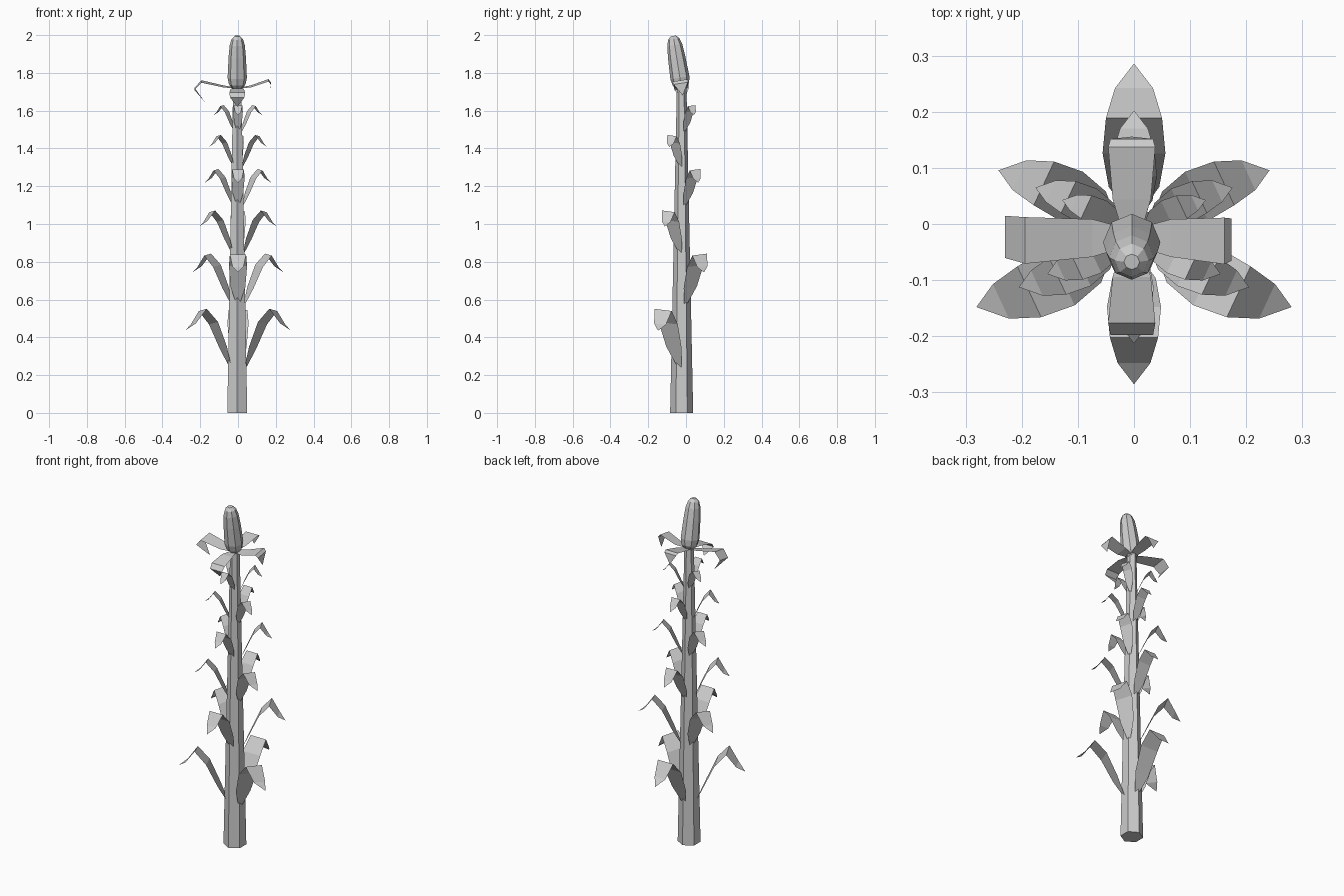
import bpy
from math import sin, cos, pi, radians
from mathutils import Vector, Matrix

if "Cube" in bpy.data.objects:
    bpy.data.objects.remove(bpy.data.objects["Cube"])

CX, CY = -0.004, -0.023


def make(name, verts, faces):
    me = bpy.data.meshes.new(name)
    me.from_pydata(verts, [], faces)
    me.update()
    ob = bpy.data.objects.new(name, me)
    bpy.context.collection.objects.link(ob)
    return ob


def lathe(name, rings, sides, mat):
    """Closed flat-shaded rings of (radius, height), first vertex on +y."""
    v, f = [], []
    for r, z in rings:
        for i in range(sides):
            a = pi / 2 + 2 * pi * i / sides
            v.append(mat @ Vector((r * cos(a), r * sin(a), z)))
    for k in range(len(rings) - 1):
        for i in range(sides):
            j = (i + 1) % sides
            f.append((k * sides + i, k * sides + j,
                      (k + 1) * sides + j, (k + 1) * sides + i))
    f.append(tuple(reversed(range(sides))))
    f.append(tuple(range(len(v) - sides, len(v))))
    return make(name, v, f)


def blade(name, profile, mat, side=0):
    """Thin strip along +x from (reach, height, half width), pointed at the end.
    side (+1/-1) bows and rolls the strip sideways."""
    v, f = [], []
    n = len(profile) - 1
    for i, (r, z, w) in enumerate(profile[:-1]):
        bow = side * 0.016 * sin(pi * i / n)
        roll = side * 0.12 * w
        v += [mat @ Vector((r, bow - w, z - roll)),
              mat @ Vector((r, bow + w, z + roll))]
    r, z, w = profile[-1]
    v.append(mat @ Vector((r, 0, z)))
    for k in range(n - 1):
        f.append((2 * k, 2 * k + 2, 2 * k + 3, 2 * k + 1))
    f.append((2 * n - 2, 2 * n, 2 * n - 1))
    return make(name, v, f)


# Tapered six-sided stem
lathe("stem", [(0.061, 0), (0.025, 1.74)], 6, Matrix.Translation((CX, CY, 0)))

# Whorls of three drooping leaves, alternately facing back and front
leaf = [(0.045, 0, 0.012), (0.09, 0.10, 0.045), (0.15, 0.23, 0.056),
        (0.213, 0.30, 0.05), (0.266, 0.225, 0.034), (0.31, 0.19, 0)]
whorls = [(0.245, 1.0), (0.58, 0.86), (0.848, 0.73),
          (1.10, 0.625), (1.303, 0.55), (1.49, 0.455)]
for n, (z, s) in enumerate(whorls):
    main = 90 if n % 2 == 0 else 270
    y = CY - 0.001 if main == 90 else CY + 0.004
    for k, off in enumerate((0, 115, -115)):
        m = (Matrix.Translation((0, y if k == 0 else CY + 0.006, z))
             @ Matrix.Rotation(radians(main + off), 4, 'Z') @ Matrix.Scale(s, 4))
        blade(f"leaf_{n + 1}_{k + 1}", leaf, m, (0, 1, -1)[k])

# Tilted flower head: bud and four petals
head = Matrix.Translation((CX, CY, 1.715)) @ Matrix.Rotation(radians(9), 4, 'X')
lathe("bud", [(0.024, 0), (0.044, 0.025), (0.051, 0.06), (0.046, 0.17),
              (0.040, 0.235), (0.030, 0.268), (0.014, 0.284)], 8, head)

petals = {
    "left": (180, [(0.19, 0.04), (0.226, 0.0), (0.17, -0.072)]),
    "right": (0, [(0.165, 0.046), (0.178, 0.03), (0.176, -0.035)]),
    "front": (270, [(0.155, 0.005), (0.18, -0.017), (0.15, -0.072)]),
    "back": (90, [(0.165, 0.02), (0.178, 0.008), (0.173, -0.05)]),
}
for name, (ang, p) in petals.items():
    prof = [(0.015, 0.006, 0.018), (0.07, 0.013, 0.034),
            (*p[0], 0.042), (*p[1], 0.038), (*p[2], 0)]
    blade("petal_" + name, prof, head @ Matrix.Rotation(radians(ang), 4, 'Z'))
